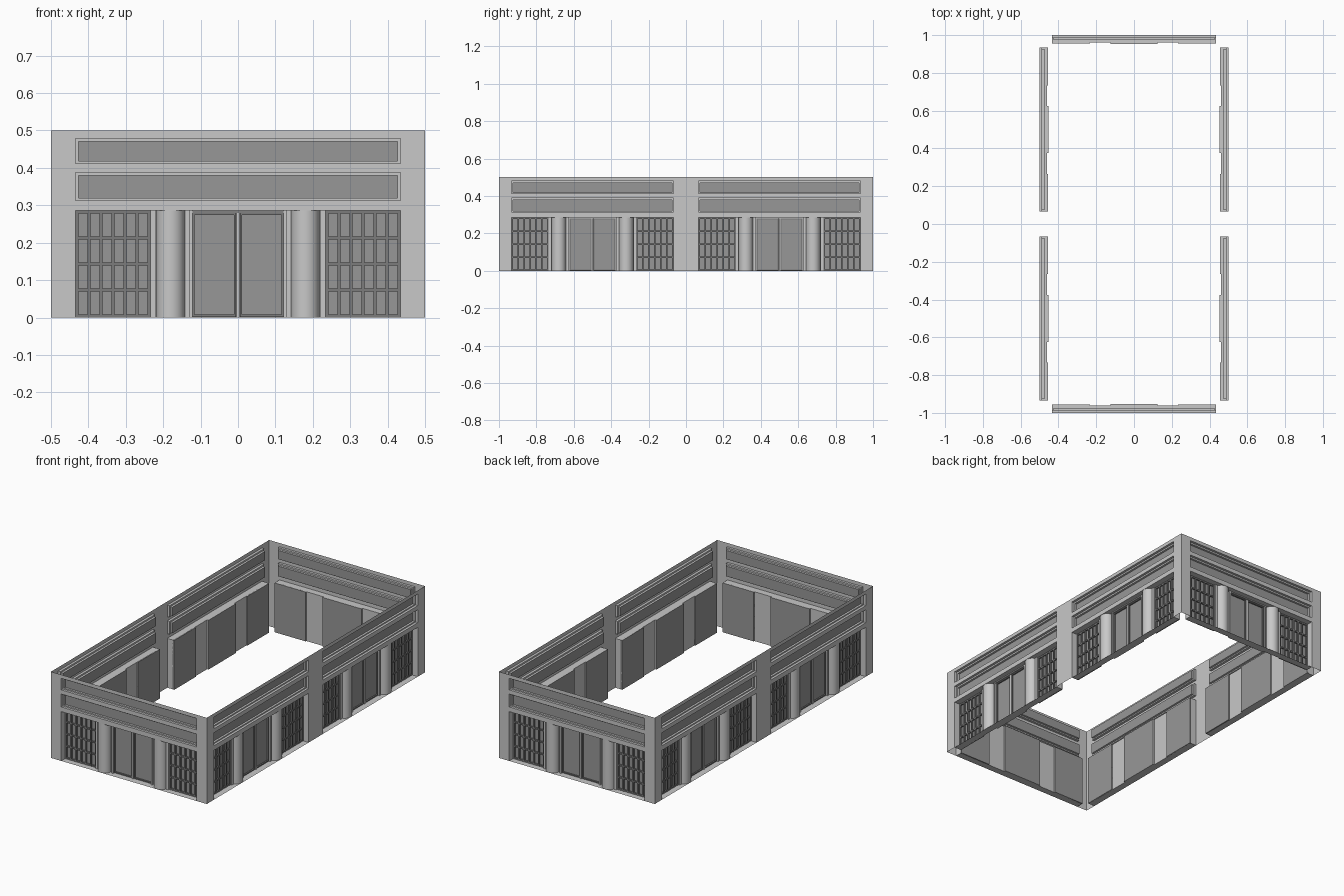
import bpy, bmesh
from math import pi, cos, sin
from mathutils import Matrix, Vector

if "Cube" in bpy.data.objects:
    bpy.data.objects.remove(bpy.data.objects["Cube"])


def material(name, v):
    m = bpy.data.materials.new(name)
    m.use_nodes = True
    m.diffuse_color = (v, v, v, 1)
    m.node_tree.nodes["Principled BSDF"].inputs["Base Color"].default_value = (v, v, v, 1)
    return m


MATS = [material("stone grey", 0.58), material("panel grey", 0.31), material("frame grey", 0.2)]
STONE, PANEL, FRAME = range(3)
HALF, HEAD = 0.434, 0.286          # opening half width and height
WIN, COL, DOOR = 0.045, 0.039, 0.048  # recess depths

# Bay placement: local x runs along the wall, local y points inwards
BAYS = [("front", (0, -1), 0), ("back", (0, 1), pi)]
for side, x, turn in (("left", 0.5, pi / 2), ("right", -0.5, -pi / 2)):
    BAYS += [(side + "_front", (x, -0.5), turn), (side + "_rear", (x, 0.5), turn)]


def face(bm, pts, mat):
    f = bm.faces.new([bm.verts.new(p) for p in pts])
    f.material_index = mat


def box(bm, x0, x1, y0, y1, z0, z1, mat):
    size = Vector((x1 - x0, y1 - y0, z1 - z0))
    mid = Vector((x0 + x1, y0 + y1, z0 + z1)) / 2
    geo = bmesh.ops.create_cube(bm, size=1, matrix=Matrix.Translation(mid) @ Matrix.Diagonal((*size, 1)))
    for f in {f for v in geo["verts"] for f in v.link_faces}:
        f.material_index = mat


def nested(bm, rects, mats, cap):
    """Bridge rectangles (x0, x1, z0, z1, depth) one after another, then cap the last."""
    loops = [[(a, d, e), (b, d, e), (b, d, f), (a, d, f)] for a, b, e, f, d in rects]
    for p, q, m in zip(loops, loops[1:], mats):
        for i in range(4):
            j = (i + 1) % 4
            face(bm, (p[i], p[j], q[j], q[i]), m)
    face(bm, loops[-1], cap)


def place(part, build, smooth=False):
    """Build one mesh and set a linked copy of it in every bay."""
    bm = bmesh.new()
    build(bm)
    bmesh.ops.remove_doubles(bm, verts=bm.verts, dist=0.0001)
    me = bpy.data.meshes.new(part)
    bm.to_mesh(me)
    bm.free()
    for m in MATS:
        me.materials.append(m)
    for name, (x, y), turn in BAYS:
        ob = bpy.data.objects.new(name + "_" + part, me)
        ob.matrix_world = Matrix.Translation((x, y, 0)) @ Matrix.Rotation(turn, 4, "Z")
        bpy.context.scene.collection.objects.link(ob)
    if smooth:
        bpy.ops.object.select_all(action="DESELECT")
        ob.select_set(True)
        bpy.context.view_layer.objects.active = ob
        bpy.ops.object.shade_smooth_by_angle()


# Thin wall sheet with three openings
def wall(bm):
    xs = [-0.5, -HALF, HALF, 0.5]
    zs = [0, HEAD, 0.313, 0.388, 0.412, 0.479, 0.5]
    for i in range(3):
        for j in range(6):
            if i == 1 and j % 2 == 0 and j < 5:
                continue
            a, b, c, d = xs[i], xs[i + 1], zs[j], zs[j + 1]
            face(bm, [(a, 0, c), (b, 0, c), (b, 0, d), (a, 0, d)], STONE)


# Stepped sunken bands above the opening
def bands(bm):
    for z0, z1 in ((0.313, 0.388), (0.412, 0.479)):
        a, b = HALF, HALF - 0.008
        nested(bm, [(-a, a, z0, z1, 0), (-a, a, z0, z1, 0.014),
                    (-b, b, z0 + 0.007, z1 - 0.009, 0.014),
                    (-b, b, z0 + 0.007, z1 - 0.009, 0.026)], [STONE] * 3, PANEL)


# Recess holding the windows, columns and doors
def recess(bm):
    half = [(HALF, 0), (HALF, WIN), (0.234, WIN), (0.234, COL), (0.125, COL), (0.125, DOOR)]
    path = [(-x, y) for x, y in half] + half[::-1]
    for (x0, y0), (x1, y1) in zip(path, path[1:]):
        deep = y0 == y1 and y0 != COL
        face(bm, [(x0, y0, 0), (x1, y1, 0), (x1, y1, HEAD), (x0, y0, HEAD)], PANEL if deep else STONE)
        if y0 == y1:
            for z in (0, HEAD):
                face(bm, [(x0, 0, z), (x1, 0, z), (x1, y1, z), (x0, y0, z)], STONE)


# Half-round columns
def columns(bm):
    n, r = 16, 0.038
    for c in (-0.18, 0.18):
        arc = [(c - r * cos(pi * i / n), COL - r * sin(pi * i / n)) for i in range(n + 1)]
        for (x0, y0), (x1, y1) in zip(arc, arc[1:]):
            face(bm, [(x0, y0, 0), (x1, y1, 0), (x1, y1, HEAD), (x0, y0, HEAD)], STONE)


# Gridded windows, six panes by four
def windows(bm):
    w, x0, x1 = 0.004, 0.234, HALF
    for s in (-1, 1):
        for i in range(7):
            x = s * (x0 + w + (x1 - x0 - 2 * w) * i / 6)
            box(bm, x - w, x + w, WIN - 0.01, WIN - 0.001, 0, HEAD, FRAME)
        for j in range(5):
            z = w + (HEAD - 2 * w) * j / 4
            a, b = sorted((s * x0, s * x1))
            box(bm, a, b, WIN - 0.009, WIN - 0.001, z - w, z + w, FRAME)


# Double doors with a pale surround
def doors(bm):
    for s in (-1, 1):
        a, b = sorted((s * 0.005, s * 0.122))
        nested(bm, [(a, b, 0.002, 0.28, DOOR - 0.001), (a, b, 0.002, 0.28, DOOR - 0.012),
                    (a + 0.006, b - 0.006, 0.008, 0.274, DOOR - 0.012),
                    (a + 0.006, b - 0.006, 0.008, 0.274, DOOR - 0.004)], [FRAME] * 3, PANEL)
        a, b = sorted((s * 0.122, s * 0.131))
        box(bm, a, b, DOOR - 0.02, COL, 0, HEAD, STONE)
        # Pale pilaster beside each window
        a, b = sorted((s * 0.219, s * 0.234))
        box(bm, a, b, COL - 0.012, COL, 0, HEAD, STONE)
    box(bm, -0.122, 0.122, DOOR - 0.02, DOOR - 0.001, 0.28, HEAD - 0.001, STONE)
    box(bm, -0.004, 0.004, DOOR - 0.014, DOOR - 0.001, 0, 0.28, STONE)


place("wall", wall)
place("bands", bands)
place("recess", recess)
place("columns", columns, smooth=True)
place("windows", windows)
place("doors", doors)
